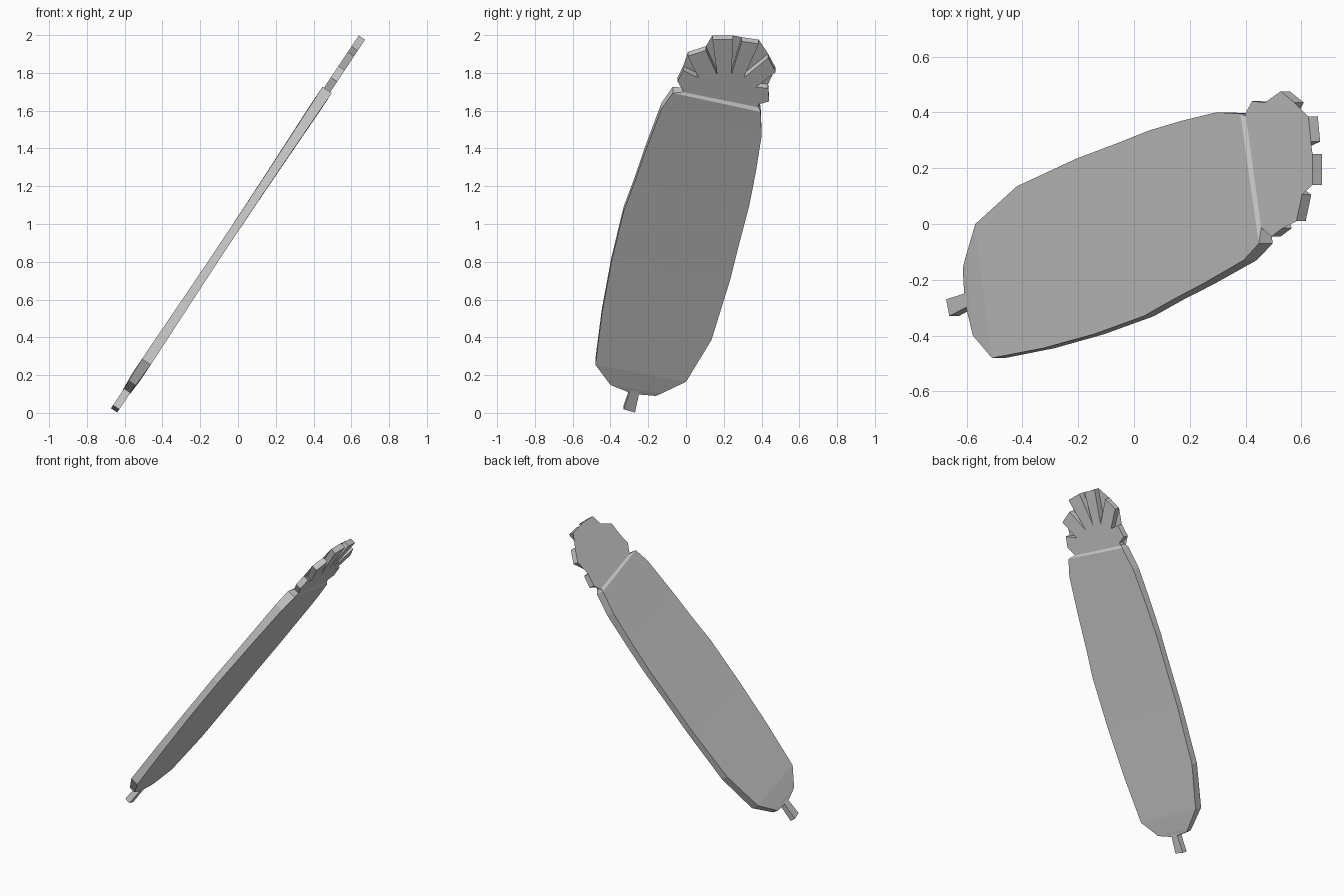
import bpy
import bmesh
from mathutils import Vector

if "Cube" in bpy.data.objects:
    bpy.data.objects.remove(bpy.data.objects["Cube"])

SLOPE = 1.504                                   # tilt of the flat cut-out, dz/dx
NORMAL = Vector((-SLOPE, 0, 1)).normalized()


def on_plane(y, z, h=0.0):
    """Point of the tilted sheet at (y, z), pushed h along its normal."""
    return Vector(((z - 1) / SLOPE, y, z)) + NORMAL * h


def finish(name, bm):
    bmesh.ops.recalc_face_normals(bm, faces=bm.faces[:])
    mesh = bpy.data.meshes.new(name)
    bm.to_mesh(mesh)
    bm.free()
    obj = bpy.data.objects.new(name, mesh)
    bpy.context.collection.objects.link(obj)
    return obj


def slab(name, outline, h):
    """Flat plate of half thickness h with the given (y, z) outline."""
    bm = bmesh.new()
    top = [bm.verts.new(on_plane(y, z, h)) for y, z in outline]
    low = [bm.verts.new(on_plane(y, z, -h)) for y, z in outline]
    bm.faces.new(top)
    bm.faces.new(low[::-1])
    n = len(outline)
    for i in range(n):
        j = (i + 1) % n
        bm.faces.new((top[i], low[i], low[j], top[j]))
    bmesh.ops.triangulate(bm, faces=[f for f in bm.faces if len(f.verts) > 4])
    return finish(name, bm)


# Body: cross sections (left y, left z, right y, right z, half thickness)
rows = [
    (-0.28, 0.11, -0.16, 0.10, 0.018),
    (-0.40, 0.16, -0.13, 0.115, 0.022),
    (-0.48, 0.27, 0.00, 0.18, 0.028),
    (-0.445, 0.54, 0.135, 0.40, 0.025),
    (-0.395, 0.81, 0.235, 0.72, 0.022),
    (-0.33, 1.08, 0.285, 0.92, 0.022),
    (-0.27, 1.24, 0.335, 1.11, 0.023),
    (-0.215, 1.40, 0.37, 1.29, 0.025),
    (-0.13, 1.625, 0.40, 1.48, 0.028),
    (-0.07, 1.71, 0.395, 1.61, 0.030),
    (-0.01, 1.71, 0.385, 1.63, 0.019),
]
bm = bmesh.new()
rings = [[bm.verts.new(on_plane(*p)) for p in
          ((yl, zl, h), (yr, zr, h), (yr, zr, -h), (yl, zl, -h))]
         for yl, zl, yr, zr, h in rows]
for a, b in zip(rings, rings[1:]):
    for i in range(4):
        j = (i + 1) % 4
        bm.faces.new((a[i], a[j], b[j], b[i]))
bm.faces.new(rings[0])
bm.faces.new(rings[-1])
finish("body", bm)

# Leafy crown: six blunt leaves with notches between them
slab("leaf_crown", [
    (0.00, 1.69), (-0.045, 1.765), (-0.015, 1.825), (0.065, 1.785),
    (0.01, 1.90), (0.105, 1.93), (0.165, 1.80),
    (0.14, 1.987), (0.25, 1.987), (0.24, 1.80),
    (0.295, 1.978), (0.385, 1.965), (0.305, 1.785),
    (0.435, 1.89), (0.475, 1.815), (0.37, 1.735),
    (0.435, 1.73), (0.44, 1.66), (0.385, 1.645), (0.375, 1.61)], 0.02)

# Root tip at the bottom
slab("root_tip", [(-0.33, 0.03), (-0.27, 0.013), (-0.245, 0.13), (-0.295, 0.13)], 0.02)
